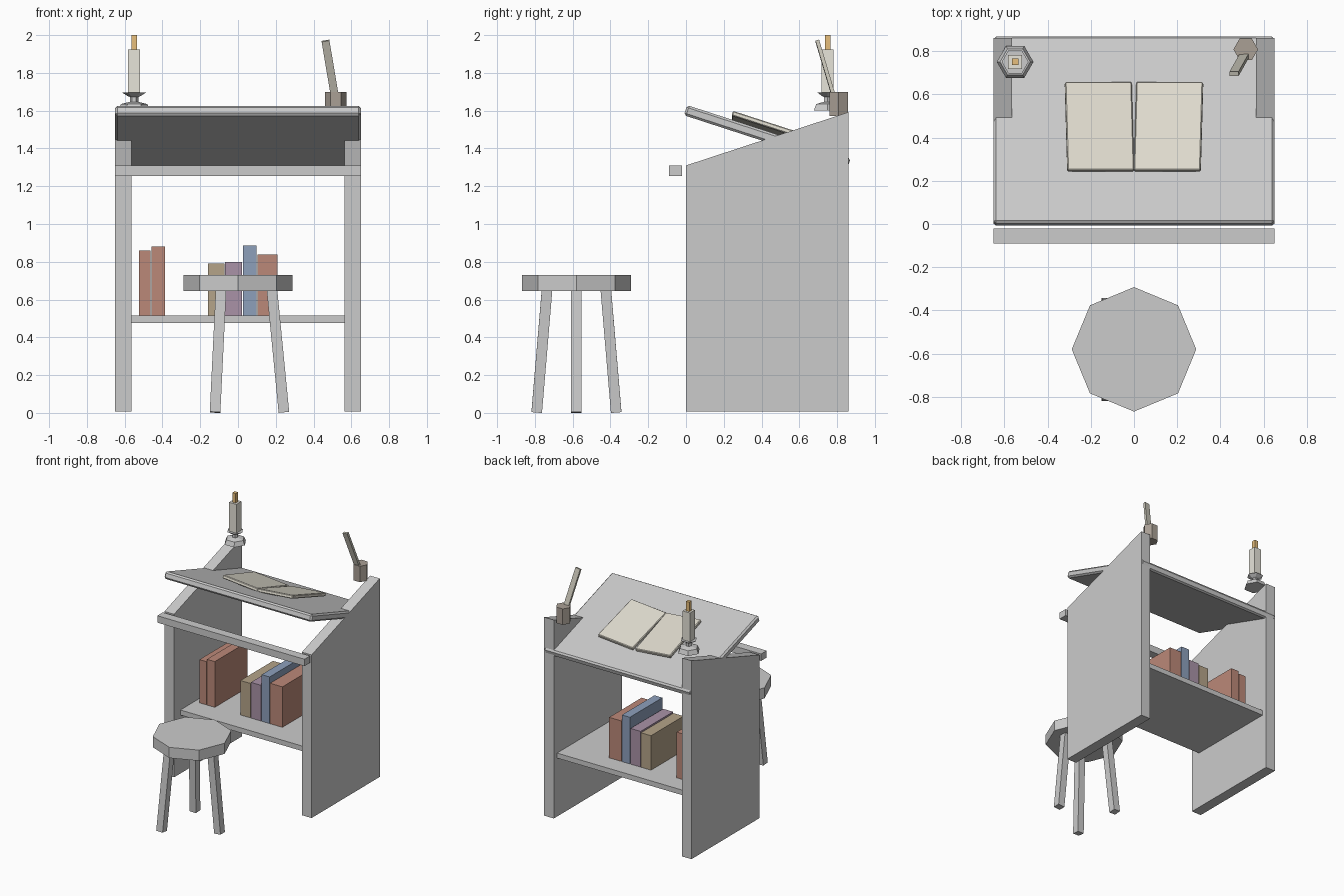
import bpy, bmesh
from math import radians, sin, cos, pi, asin, atan2
from mathutils import Vector

if "Cube" in bpy.data.objects:
    bpy.data.objects.remove(bpy.data.objects["Cube"])


def finish(name, bm, loc=(0, 0, 0), rot=(0, 0, 0), color=None):
    bmesh.ops.recalc_face_normals(bm, faces=bm.faces)
    mesh = bpy.data.meshes.new(name)
    bm.to_mesh(mesh)
    bm.free()
    ob = bpy.data.objects.new(name, mesh)
    bpy.context.collection.objects.link(ob)
    ob.location, ob.rotation_euler = loc, rot
    if color:
        mat = bpy.data.materials.new(name + "_color")
        mat.diffuse_color = (*color, 1)
        mat.use_nodes = True
        mat.node_tree.nodes["Principled BSDF"].inputs["Base Color"].default_value = mat.diffuse_color
        mesh.materials.append(mat)
    return ob


def box(name, size, loc, rot=(0, 0, 0), color=None, bevel=0):
    bm = bmesh.new()
    bmesh.ops.create_cube(bm, size=1)
    bmesh.ops.scale(bm, vec=size, verts=bm.verts)
    ob = finish(name, bm, loc, rot, color)
    if bevel:
        mod = ob.modifiers.new("bevel", "BEVEL")
        mod.width, mod.segments = bevel, 1
    return ob


def span(name, lo, hi, color=None):
    """Box between two opposite corners."""
    lo, hi = Vector(lo), Vector(hi)
    return box(name, hi - lo, (lo + hi) / 2, color=color)


def bar(name, p0, p1, w, d, color=None):
    """Straight bar between two points."""
    p0, p1 = Vector(p0), Vector(p1)
    n = (p1 - p0).normalized()
    rot = (asin(-n.y), atan2(n.x, n.z), 0)
    return box(name, (w, d, (p1 - p0).length), (p0 + p1) / 2, rot, color)


def turned(name, profile, sides, loc, color=None):
    """Faceted turned part from (radius, z) pairs."""
    bm = bmesh.new()
    rings = [[bm.verts.new((r * cos(2 * pi * i / sides), r * sin(2 * pi * i / sides), z))
              for i in range(sides)] for r, z in profile]
    for a, b in zip(rings, rings[1:]):
        for i in range(sides):
            j = (i + 1) % sides
            bm.faces.new((a[i], a[j], b[j], b[i]))
    bm.faces.new(rings[0][::-1])
    bm.faces.new(rings[-1])
    return finish(name, bm, loc, color=color)


# Side panels with sloping tops
for side, x0 in (("left", -0.65), ("right", 0.565)):
    bm = bmesh.new()
    prof = [(0, 0.008), (0.86, 0.008), (0.86, 1.592), (0, 1.31)]
    face = bm.faces.new([bm.verts.new((x0, y, z)) for y, z in prof])
    ext = bmesh.ops.extrude_face_region(bm, geom=[face])
    verts = [v for v in ext["geom"] if isinstance(v, bmesh.types.BMVert)]
    bmesh.ops.translate(bm, vec=(0.085, 0, 0), verts=verts)
    finish(side + "_side_panel", bm)

# Writing surface, front rail and shelf
TILT = radians(-18)
box("writing_surface", (1.3, 0.91, 0.056), (0, 0.43, 1.462), (TILT, 0, 0), bevel=0.012)
span("front_rail", (-0.65, -0.09, 1.255), (0.65, -0.02, 1.31))
span("shelf", (-0.57, 0.08, 0.475), (0.57, 0.82, 0.515))

# Books on the shelf
RED, BROWN, PURPLE, BLUE = (0.5, 0.25, 0.19), (0.46, 0.37, 0.25), (0.4, 0.29, 0.39), (0.27, 0.35, 0.5)
books = [(-0.523, -0.462, 0.86, RED), (-0.457, -0.387, 0.88, RED),
         (-0.16, -0.072, 0.79, BROWN), (-0.068, 0.02, 0.80, PURPLE),
         (0.027, 0.097, 0.887, BLUE), (0.102, 0.21, 0.838, RED)]
for i, (x0, x1, top, col) in enumerate(books):
    span(f"shelf_book_{i + 1}", (x0, 0.26, 0.515), (x1, 0.67, top), col)

# Open book, two halves raised at the outer edges
for side, s in (("left", -1), ("right", 1)):
    box(side + "_open_page", (0.31, 0.43, 0.026), (s * 0.16, 0.45, 1.507),
        (TILT, radians(-5 * s), 0), (0.74, 0.71, 0.62), bevel=0.005)

# Candlestick, candle and flame
cx, cy = -0.55, 0.75
turned("candlestick", [(0.085, 1.60), (0.07, 1.635), (0.022, 1.647), (0.022, 1.672),
                       (0.035, 1.678), (0.062, 1.695), (0.03, 1.695)], 6, (cx, cy, 0))
span("candle", (cx - 0.032, cy - 0.032, 1.69), (cx + 0.032, cy + 0.032, 1.925), (0.8, 0.78, 0.7))
span("flame", (cx - 0.015, cy - 0.015, 1.925), (cx + 0.015, cy + 0.015, 2.0), (0.8, 0.52, 0.2))

# Pen cup and quill
turned("pen_cup", [(0.057, 1.573), (0.057, 1.70)], 6, (0.517, 0.808, 0), (0.4, 0.35, 0.3))
bar("quill", (0.517, 0.79, 1.65), (0.463, 0.695, 1.97), 0.042, 0.02, (0.58, 0.56, 0.48))

# Stool
sy = -0.58
turned("stool_seat", [(0.288, 0.645), (0.288, 0.73)], 8, (0, sy, 0))
for i in range(3):
    a = radians(120 * i)
    bar(f"stool_leg_{i + 1}", (0.243 * cos(a), sy + 0.243 * sin(a), 0.003),
        (0.177 * cos(a), sy + 0.177 * sin(a), 0.68), 0.056, 0.056)
